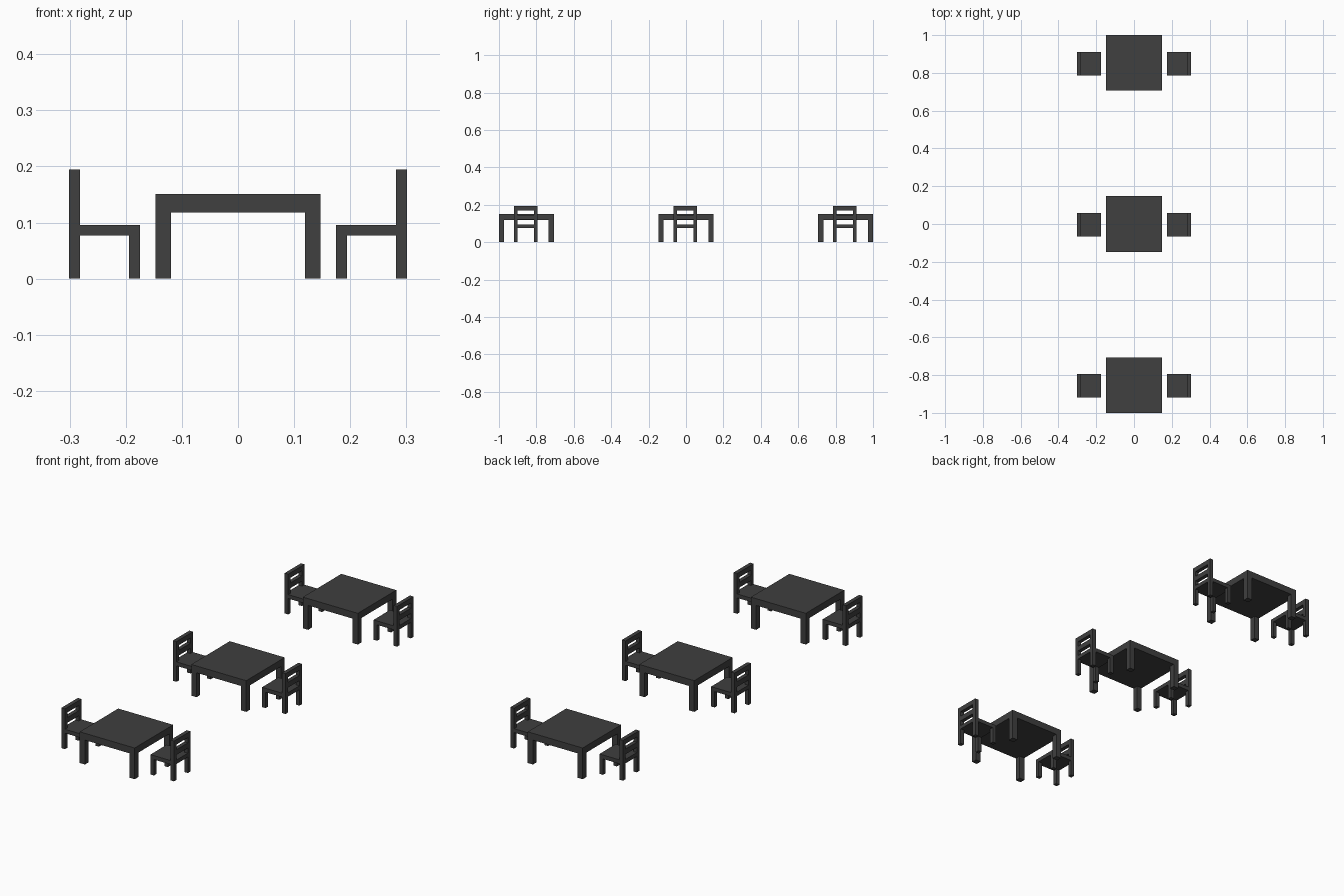
import bpy
import bmesh
from mathutils import Matrix, Vector

if "Cube" in bpy.data.objects:
    bpy.data.objects.remove(bpy.data.objects["Cube"])

dark = bpy.data.materials.new("dark_paint")
dark.diffuse_color = (0.05, 0.05, 0.05, 1)
dark.use_nodes = True
dark.node_tree.nodes["Principled BSDF"].inputs["Base Color"].default_value = dark.diffuse_color


def box(name, x, y, z):
    """Box between the (low, high) pairs given for each axis."""
    lo, hi = zip(*(sorted(p) for p in (x, y, z)))
    lo, hi = Vector(lo), Vector(hi)
    bm = bmesh.new()
    bmesh.ops.create_cube(bm, size=1, matrix=Matrix.Translation((lo + hi) / 2)
                          @ Matrix.Diagonal((*(hi - lo), 1)))
    mesh = bpy.data.meshes.new(name)
    bm.to_mesh(mesh)
    bm.free()
    mesh.materials.append(dark)
    obj = bpy.data.objects.new(name, mesh)
    bpy.context.collection.objects.link(obj)
    return obj


def table(cy):
    half, leg, under, top = 0.147, 0.028, 0.118, 0.151
    box("table_top", (-half, half), (cy - half, cy + half), (under, top))
    for sx in (-1, 1):
        for sy in (-1, 1):
            box("table_leg", (sx * (half - leg), sx * half),
                (cy + sy * (half - leg), cy + sy * half), (0, under))


def chair(cy, side):
    front, back, half, t = 0.175, 0.301, 0.0625, 0.019
    under, seat, top = 0.077, 0.096, 0.195

    def xs(a, b):
        return (side * a, side * b)

    inner = (cy - half + t, cy + half - t)
    # seat, with its rear strip fitted between the back posts
    box("seat", xs(front, back - t), (cy - half, cy + half), (under, seat))
    box("seat_rear", xs(back - t, back), inner, (under, seat))
    # legs and tall back posts
    for sy in (-1, 1):
        y = (cy + sy * (half - t), cy + sy * half)
        box("front_leg", xs(front, front + t), y, (0, under))
        box("back_post", xs(back - t, back), y, (0, top))
    # two back slats
    for z in ((0.121, 0.146), (0.171, top)):
        box("back_slat", xs(back - t, back), inner, z)


for row in (-0.853, 0, 0.853):
    table(row)
    for side in (-1, 1):
        chair(row - 0.004, side)
